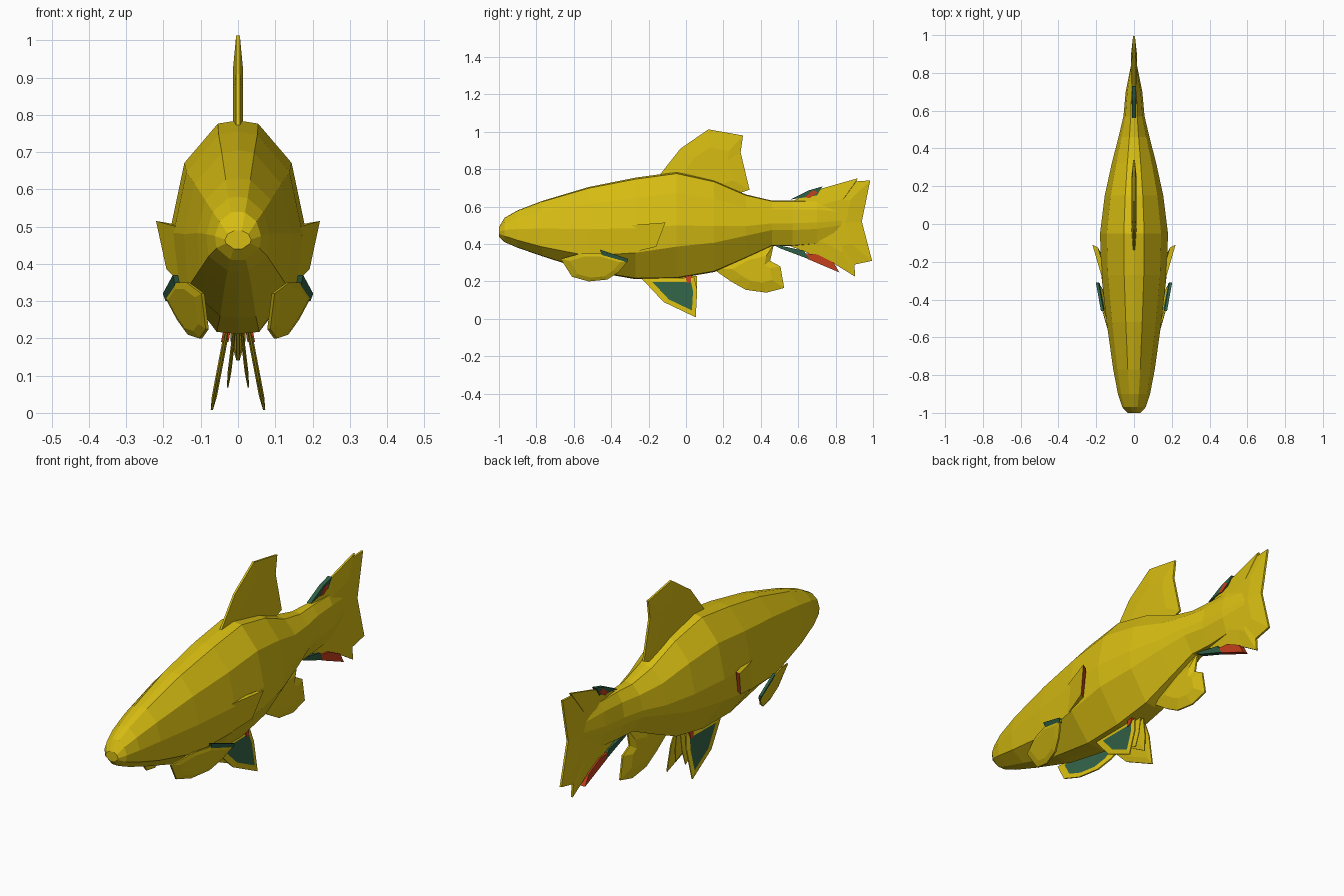
import bpy, bmesh

cube = bpy.data.objects.get("Cube")
if cube:
    bpy.data.objects.remove(cube, do_unlink=True)


def material(name, rgb):
    m = bpy.data.materials.new(name)
    m.use_nodes = True
    m.diffuse_color = (*rgb, 1)
    m.node_tree.nodes["Principled BSDF"].inputs["Base Color"].default_value = (*rgb, 1)
    return m


MATS = [material("golden yellow", (0.68, 0.51, 0.006)),
        material("dark teal", (0.03, 0.115, 0.06)),
        material("rust red", (0.56, 0.05, 0.012))]
YELLOW, TEAL, RED = range(3)


def finish(name, bm, mirror=False):
    bmesh.ops.recalc_face_normals(bm, faces=bm.faces)
    me = bpy.data.meshes.new(name)
    bm.to_mesh(me)
    bm.free()
    for m in MATS:
        me.materials.append(m)
    ob = bpy.data.objects.new(name, me)
    bpy.context.collection.objects.link(ob)
    if mirror:
        ob.modifiers.new("other_side", "MIRROR").use_mirror_merge = False
    return ob


def fin(name, outline, pivot, edge, mid, spread=lambda y, z: 0, scale=0.55,
        outer=YELLOW, inner=YELLOW, rim=YELLOW, mirror=False):
    """Thin fin in the side plane: a narrow rim swelling to an inset middle."""
    bm = bmesh.new()
    py, pz = pivot
    inset = [(py + (y - py) * scale, pz + (z - pz) * scale) for y, z in outline]

    def loop(points, w):
        return [bm.verts.new((spread(y, z) + w, y, z)) for y, z in points]

    n = len(outline)
    edges = {}
    for s, colour in ((1, outer), (-1, inner)):
        a, b = loop(outline, s * edge), loop(inset, s * mid)
        edges[s] = a
        for i in range(n):
            j = (i + 1) % n
            bm.faces.new((a[i], a[j], b[j], b[i])).material_index = rim
        bm.faces.new(b).material_index = colour
    for i in range(n):
        j = (i + 1) % n
        f = bm.faces.new((edges[1][i], edges[1][j], edges[-1][j], edges[-1][i]))
        f.material_index = rim
    return finish(name, bm, mirror)


# Body: faceted rings of y, bottom, top, half width, lower shoulder height
RINGS = [(-1, .44, .49, .035, .3), (-.97, .41, .54, .062, .25), (-.9, .38, .58, .085, .2),
         (-.77, .335, .63, .11, .17), (-.52, .255, .705, .145, .18),
         (-.27, .212, .755, .173, .26), (-.05, .215, .785, .18, .3),
         (.15, .25, .74, .155, .32), (.32, .325, .665, .118, .35),
         (.46, .39, .632, .082, .35), (.57, .39, .632, .056, .35),
         (.7, .40, .63, .044, .35), (.84, .45, .6, .016, .35)]
bm = bmesh.new()
loops = []
for y, lo, hi, w, shoulder in RINGS:
    half = [(0, 1), (.3, .985), (.8, .8), (1, .5), (.93, shoulder), (.33, .01), (0, 0)]
    pts = half + [(-u, v) for u, v in half[-2:0:-1]]
    loops.append([bm.verts.new((u * w, y, lo + v * (hi - lo))) for u, v in pts])
for a, b in zip(loops, loops[1:]):
    for i in range(len(a)):
        j = (i + 1) % len(a)
        bm.faces.new((a[i], a[j], b[j], b[i]))
bm.faces.new(loops[0])
bm.faces.new(loops[-1])
finish("body", bm)

# Gill flaps: wedges flaring outwards, with a red rear edge
bm = bmesh.new()
outer_pts = [(.165, -.3, .5), (.22, -.11, .515), (.192, -.16, .385), (.155, -.31, .35)]
inner_pts = [(.14, -.3, .5), (.19, -.125, .51), (.165, -.175, .385), (.13, -.31, .35)]
a = [bm.verts.new(p) for p in outer_pts]
b = [bm.verts.new(p) for p in inner_pts]
bm.faces.new(a)
bm.faces.new(b)
for i in range(4):
    j = (i + 1) % 4
    f = bm.faces.new((a[i], a[j], b[j], b[i]))
    f.material_index = RED if i == 1 else YELLOW
finish("gill_flap", bm, mirror=True)

# Dorsal and anal fins
fin("dorsal_fin", [(-.14, .77), (-.03, .91), (.12, 1.013), (.305, .98), (.292, .89),
                   (.34, .69), (.25, .66), (.05, .72)], (.14, .8), .005, .014)
fin("anal_fin", [(.14, .27), (.24, .2), (.32, .155), (.43, .14), (.525, .165), (.505, .28),
                 (.45, .31), (.47, .4), (.3, .36)], (.38, .26), .004, .02)

# Tail fin with painted upper and lower edges
fin("tail_fin", [(.5, .6), (.57, .63), (.73, .698), (.92, .752), (.91, .735), (.985, .74),
                 (.94, .52), (.995, .31), (.9, .29), (.905, .225), (.8, .29), (.62, .365),
                 (.5, .41)], (.75, .51), .005, .017)
fin("tail_upper_patch", [(.56, .638), (.66, .688), (.73, .708), (.7, .66), (.64, .65)],
    (.66, .675), .011, .011, rim=TEAL, outer=TEAL, inner=TEAL)
fin("tail_upper_spot", [(.635, .65), (.68, .688), (.705, .675), (.66, .645)],
    (.67, .665), .013, .013, rim=RED, outer=RED, inner=RED)
fin("tail_lower_patch", [(.46, .4), (.63, .365), (.66, .318), (.5, .378)],
    (.57, .36), .014, .014, rim=TEAL, outer=TEAL, inner=TEAL)
fin("tail_lower_edge", [(.63, .35), (.7, .345), (.79, .3), (.82, .248), (.65, .32)],
    (.71, .32), .014, .014, rim=RED, outer=RED, inner=RED)


# Pectoral fins, swept out and back, teal on the inside
def pectoral(y, z):
    return .192 + .28 * (y + .31) + .3 * (z - .31)


fin("pectoral_fin", [(-.67, .32), (-.61, .225), (-.52, .2), (-.42, .21), (-.36, .25),
                     (-.31, .31), (-.45, .35), (-.56, .35)], (-.48, .28), .004, .011,
    pectoral, scale=.75, inner=TEAL, mirror=True)
fin("pectoral_fin_edge", [(-.46, .37), (-.31, .32), (-.315, .3), (-.45, .34)],
    (-.39, .33), .007, .007, pectoral, rim=TEAL, outer=TEAL, inner=TEAL, mirror=True)


# Pelvic fins, with a teal middle and a smaller inner layer
def pelvic(y, z):
    return .03 + .19 * (.22 - z)


fin("pelvic_fin", [(-.24, .218), (-.12, .09), (.052, .008), (.06, .15), (.045, .22)],
    (-.02, .14), .003, .007, pelvic, scale=.72, outer=TEAL, mirror=True)
fin("pelvic_fin_spot", [(-.005, .235), (.03, .235), (.025, .195), (.005, .19)],
    (.01, .21), .01, .01, pelvic, rim=RED, outer=RED, inner=RED, mirror=True)
fin("pelvic_inner_fin", [(-.15, .22), (-.03, .11), (.045, .068), (.06, .14), (.06, .23)],
    (0, .16), .002, .005, lambda y, z: .012 + .12 * (.2 - z), mirror=True)
